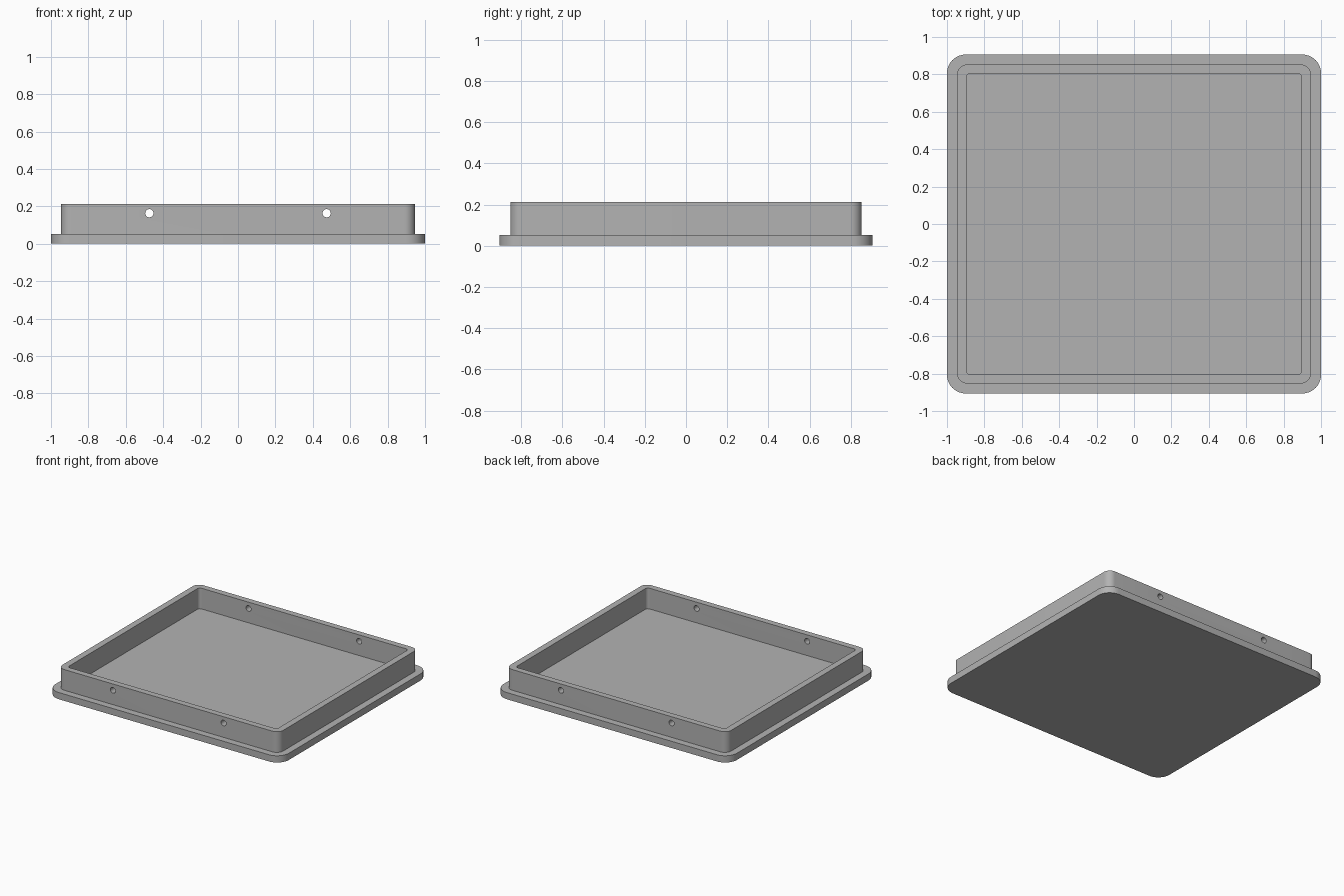
import bpy, bmesh, math

# Remove the default cube
cube = bpy.data.objects.get("Cube")
if cube:
    bpy.data.objects.remove(cube, do_unlink=True)

# Sizes
FLANGE_TOP, RIM_TOP = 0.052, 0.212
OUTER = (1.0, 0.906, 0.10)      # half width, half depth, corner radius
WALL = (0.946, 0.853, 0.055)
INNER = (0.896, 0.805, 0.022)
HOLE_X, HOLE_Z, HOLE_R = 0.474, 0.163, 0.022
STEPS = 10

grey = bpy.data.materials.new("light grey")
grey.use_nodes = True
colour = (0.45, 0.45, 0.45, 1)
grey.diffuse_color = colour
grey.node_tree.nodes["Principled BSDF"].inputs["Base Color"].default_value = colour


def rounded_ring(bm, size, z):
    """Vertices of a rounded rectangle, counter-clockwise."""
    hx, hy, r = size
    ring = []
    for corner, (sx, sy) in enumerate([(1, 1), (-1, 1), (-1, -1), (1, -1)]):
        for i in range(STEPS + 1):
            a = math.pi / 2 * (corner + i / STEPS)
            ring.append(bm.verts.new((sx * (hx - r) + r * math.cos(a),
                                      sy * (hy - r) + r * math.sin(a), z)))
    return ring


# Tray: flange, step, wall, rim and recessed floor as one solid
bm = bmesh.new()
rings = [rounded_ring(bm, size, z) for size, z in [
    (OUTER, 0), (OUTER, FLANGE_TOP), (WALL, FLANGE_TOP),
    (WALL, RIM_TOP), (INNER, RIM_TOP), (INNER, FLANGE_TOP)]]
for low, high in zip(rings, rings[1:]):
    for i in range(len(low)):
        j = (i + 1) % len(low)
        bm.faces.new((low[i], low[j], high[j], high[i]))
bm.faces.new(rings[0][::-1])
bm.faces.new(rings[-1])
mesh = bpy.data.meshes.new("tray_lid")
bm.to_mesh(mesh)
bm.free()
tray = bpy.data.objects.new("tray_lid", mesh)
bpy.context.collection.objects.link(tray)
mesh.materials.append(grey)

# Screw holes through the front and back walls
cutters = []
for side in (-1, 1):
    bpy.ops.mesh.primitive_cylinder_add(
        vertices=32, radius=HOLE_R, depth=2.4,
        location=(side * HOLE_X, 0, HOLE_Z), rotation=(math.pi / 2, 0, 0))
    cutter = bpy.context.object
    cutter.name = "hole_cutter"
    cutter.hide_render = True
    cutter.data.materials.append(grey)
    cutters.append(cutter)
    mod = tray.modifiers.new("screw_hole", "BOOLEAN")
    mod.operation, mod.solver, mod.object = "DIFFERENCE", "EXACT", cutter

# Apply the cuts, then smooth the rounded corners only
bpy.ops.object.select_all(action="DESELECT")
tray.select_set(True)
bpy.context.view_layer.objects.active = tray
for mod in list(tray.modifiers):
    bpy.ops.object.modifier_apply(modifier=mod.name)
for cutter in cutters:
    bpy.data.objects.remove(cutter, do_unlink=True)
bpy.ops.object.shade_smooth_by_angle(angle=math.radians(30))
